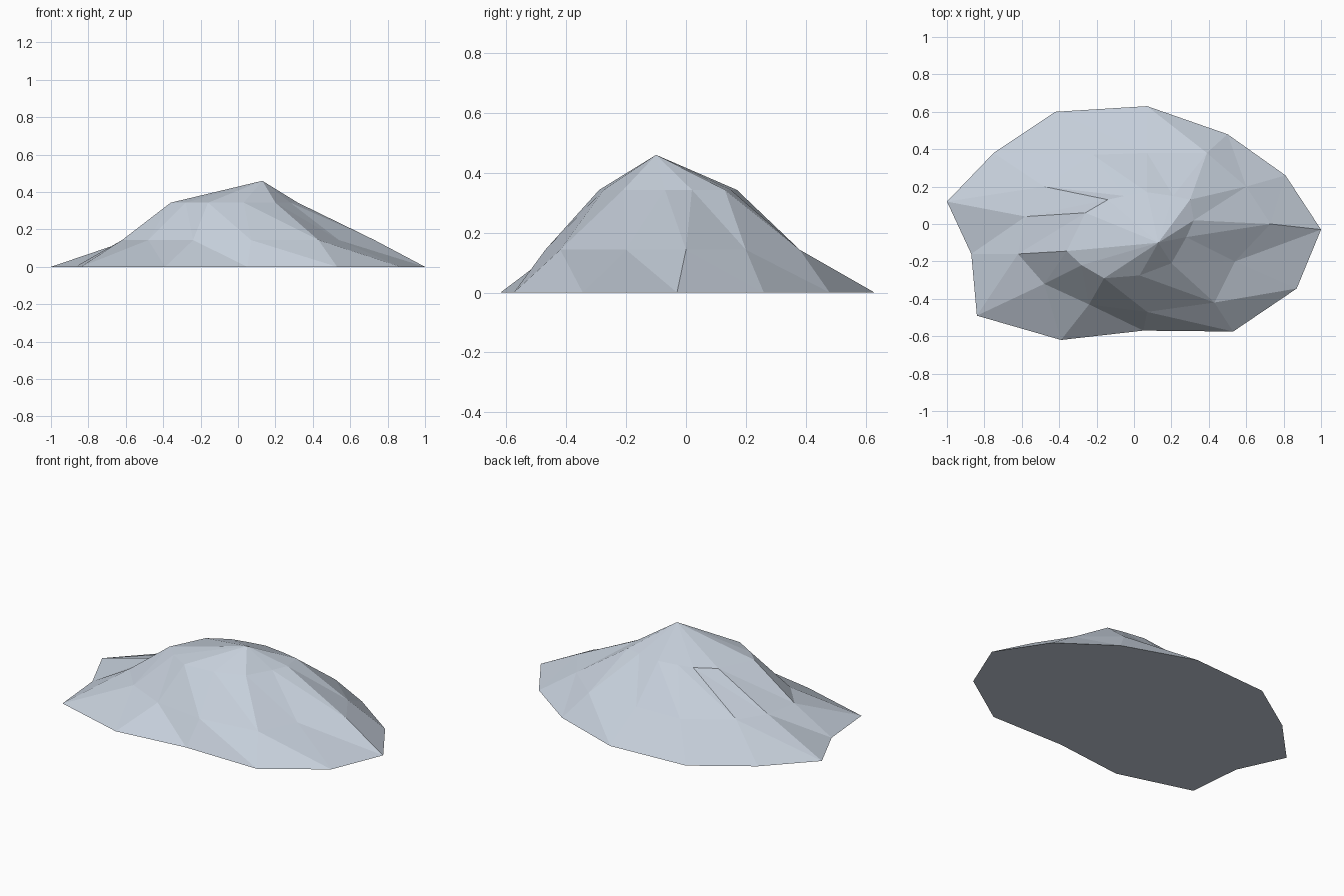
import bpy, bmesh

if "Cube" in bpy.data.objects:
    bpy.data.objects.remove(bpy.data.objects["Cube"])

# Contour rings (x, y), counter-clockwise from the right tip, each at its own height
base = [(1, -.03), (.81, .26), (.50, .48), (.07, .63), (-.42, .60), (-.75, .38), (-1, .12),
        (-.87, -.16), (-.84, -.49), (-.39, -.62), (.05, -.57), (.53, -.575), (.87, -.345)]
middle = [(.73, 0), (.60, .20), (.39, .38), (.07, .38), (-.22, .37), (-.48, .20), (-.58, .04),
          (-.62, -.16), (-.48, -.32), (-.24, -.43), (.07, -.47), (.43, -.42), (.54, -.20)]
upper = [(.32, .02), (.30, .13), (.21, .15), (.07, .17), (-.05, .15), (-.14, .13), (-.26, .06),
         (-.36, -.145), (-.28, -.22), (-.16, -.29), (.03, -.275), (.20, -.21), (.28, -.07)]
peak = (.13, -.10, .46)

bm = bmesh.new()
rings = [[bm.verts.new((x, y, z)) for x, y in pts]
         for pts, z in ((base, 0), (middle, .143), (upper, .343))]
top = bm.verts.new(peak)
n = len(base)

# Triangulated slopes between rings
for low, high in zip(rings, rings[1:]):
    for i in range(n):
        j = (i + 1) % n
        bm.faces.new((low[i], low[j], high[i]))
        bm.faces.new((low[j], high[j], high[i]))

# Peak fan and flat underside
for i in range(n):
    bm.faces.new((rings[2][i], rings[2][(i + 1) % n], top))
bm.faces.new(rings[0][::-1])
bm.normal_update()

mesh = bpy.data.meshes.new("rock_mound")
bm.to_mesh(mesh)
bm.free()
mound = bpy.data.objects.new("rock_mound", mesh)
bpy.context.collection.objects.link(mound)

# Single pale stone colour
stone = bpy.data.materials.new("pale blue grey stone")
stone.diffuse_color = (.56, .62, .70, 1)
stone.use_nodes = True
stone.node_tree.nodes["Principled BSDF"].inputs["Base Color"].default_value = stone.diffuse_color
mesh.materials.append(stone)
